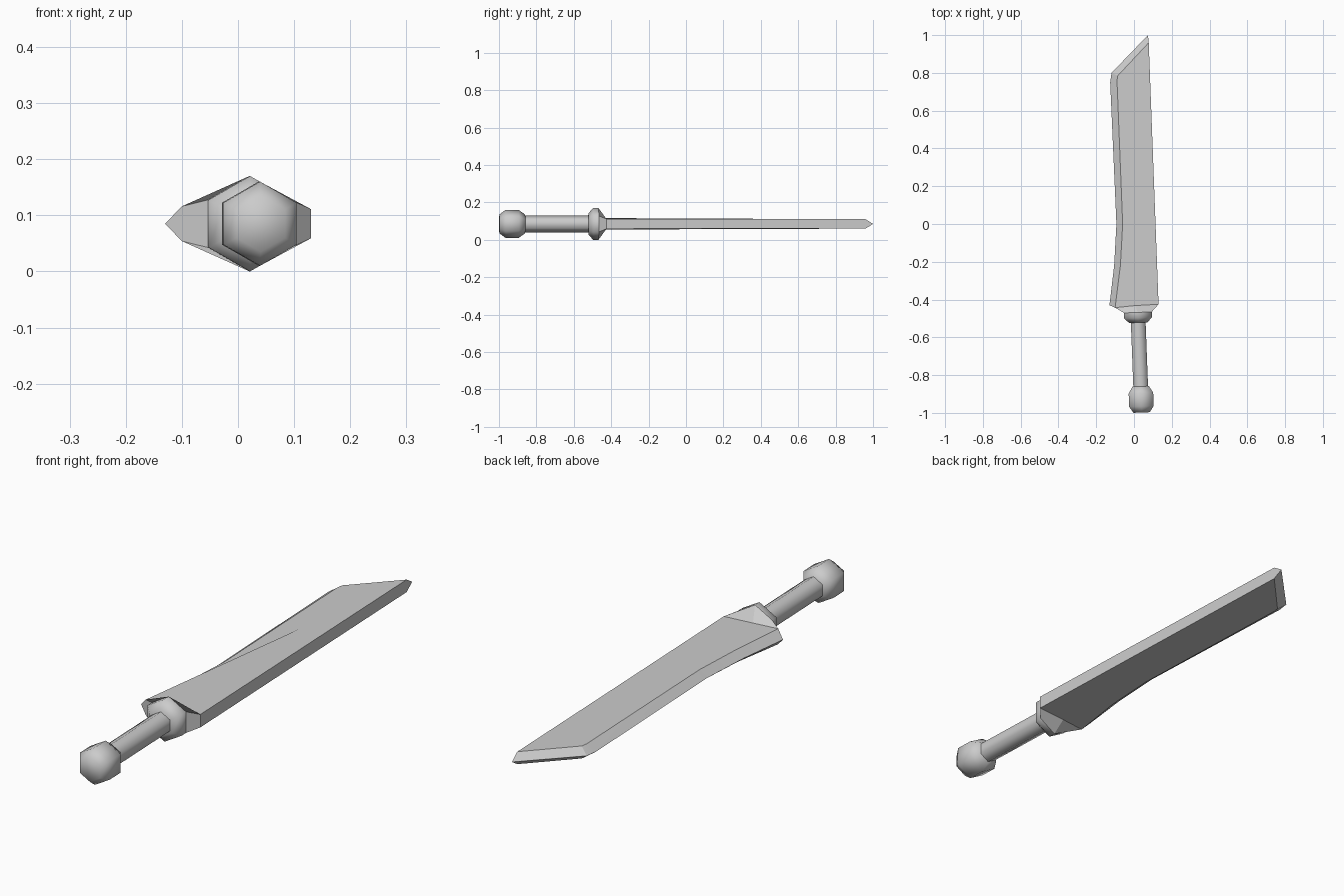
import bpy, bmesh, math
from mathutils import Vector

cube = bpy.data.objects.get("Cube")
if cube:
    bpy.data.objects.remove(cube)

MID_Z = 0.085      # height of the sword's centre plane
TILT = 0.038       # sideways lean of the whole sword

steel = bpy.data.materials.new("plain_grey")
steel.use_nodes = True
steel.diffuse_color = (0.6, 0.6, 0.6, 1)
steel.node_tree.nodes["Principled BSDF"].inputs["Base Color"].default_value = (0.6, 0.6, 0.6, 1)


def finish(bm, name, angle):
    """Turn a bmesh into a shaded object."""
    bmesh.ops.recalc_face_normals(bm, faces=bm.faces)
    mesh = bpy.data.meshes.new(name)
    bm.to_mesh(mesh)
    bm.free()
    mesh.materials.append(steel)
    obj = bpy.data.objects.new(name, mesh)
    bpy.context.collection.objects.link(obj)
    bpy.ops.object.select_all(action='DESELECT')
    obj.select_set(True)
    bpy.context.view_layer.objects.active = obj
    bpy.ops.object.shade_smooth_by_angle(angle=math.radians(angle))
    return obj


def hex_ring(bm, y, r):
    """Six points around the leaning axis, the first at the top, the next towards -x."""
    centre_x = 0.038 - TILT * (y + 0.93)
    ring = []
    for k in range(6):
        a = math.radians(90 + 60 * k)
        dx = r * math.cos(a)
        ring.append(bm.verts.new((centre_x + dx, y + TILT * dx, MID_Z + r * math.sin(a))))
    return ring


def hex_lathe(name, profile):
    """Six-sided turned part from (y, radius) pairs."""
    bm = bmesh.new()
    rings = [hex_ring(bm, y, r) for y, r in profile]
    for a, b in zip(rings, rings[1:]):
        for k in range(6):
            n = (k + 1) % 6
            bm.faces.new((a[k], a[n], b[n], b[k]))
    bm.faces.new(rings[0])
    bm.faces.new(rings[-1])
    return finish(bm, name, 65)


# Handle parts
hex_lathe("pommel", [(-0.998, 0.05), (-0.965, 0.075), (-0.895, 0.075), (-0.86, 0.05)])
hex_lathe("grip", [(-0.88, 0.045), (-0.5, 0.045)])
hex_lathe("guard", [(-0.522, 0.056), (-0.497, 0.085), (-0.468, 0.085)])

# Blade: flat outline (x, y, half thickness), from the spine base round to the spine tip
flat = [(0.13, -0.425, 0.026), (0.005, -0.432, 0.03), (-0.10, -0.443, 0.031),
        (-0.072, -0.22, 0.026), (-0.06, 0.0, 0.025), (-0.09, 0.76, 0.025),
        (-0.086, 0.785, 0.025), (0.078, 0.96, 0.025)]
# Cutting edge, one point for each flat point from the third on
edge = [(-0.13, -0.43), (-0.105, -0.22), (-0.093, 0.0), (-0.126, 0.75),
        (-0.119, 0.8), (0.074, 1.0)]

bm = bmesh.new()
top = [bm.verts.new((x, y, MID_Z + t)) for x, y, t in flat]
low = [bm.verts.new((x, y, MID_Z - t)) for x, y, t in flat]
rim = [bm.verts.new((x, y, MID_Z)) for x, y in edge]
collar = hex_ring(bm, -0.468, 0.085)

for side, peak, left, right in ((top, 0, 1, 5), (low, 3, 2, 4)):
    bm.faces.new(side)                                   # broad face
    for i in range(len(rim) - 1):                        # bevel to the cutting edge
        bm.faces.new((side[i + 2], side[i + 3], rim[i + 1], rim[i]))
    # Shoulder from the guard to the blade
    bm.faces.new((collar[peak], collar[left], side[2], side[1]))
    bm.faces.new((collar[peak], side[1], side[0], collar[right]))

bm.faces.new((top[0], top[-1], rim[-1], low[-1], low[0]))        # spine
bm.faces.new((collar[5], top[0], low[0], collar[4]))             # shoulder ends
bm.faces.new((collar[1], top[2], rim[0], low[2], collar[2]))
bm.faces.new(collar)
finish(bm, "blade", 20)
